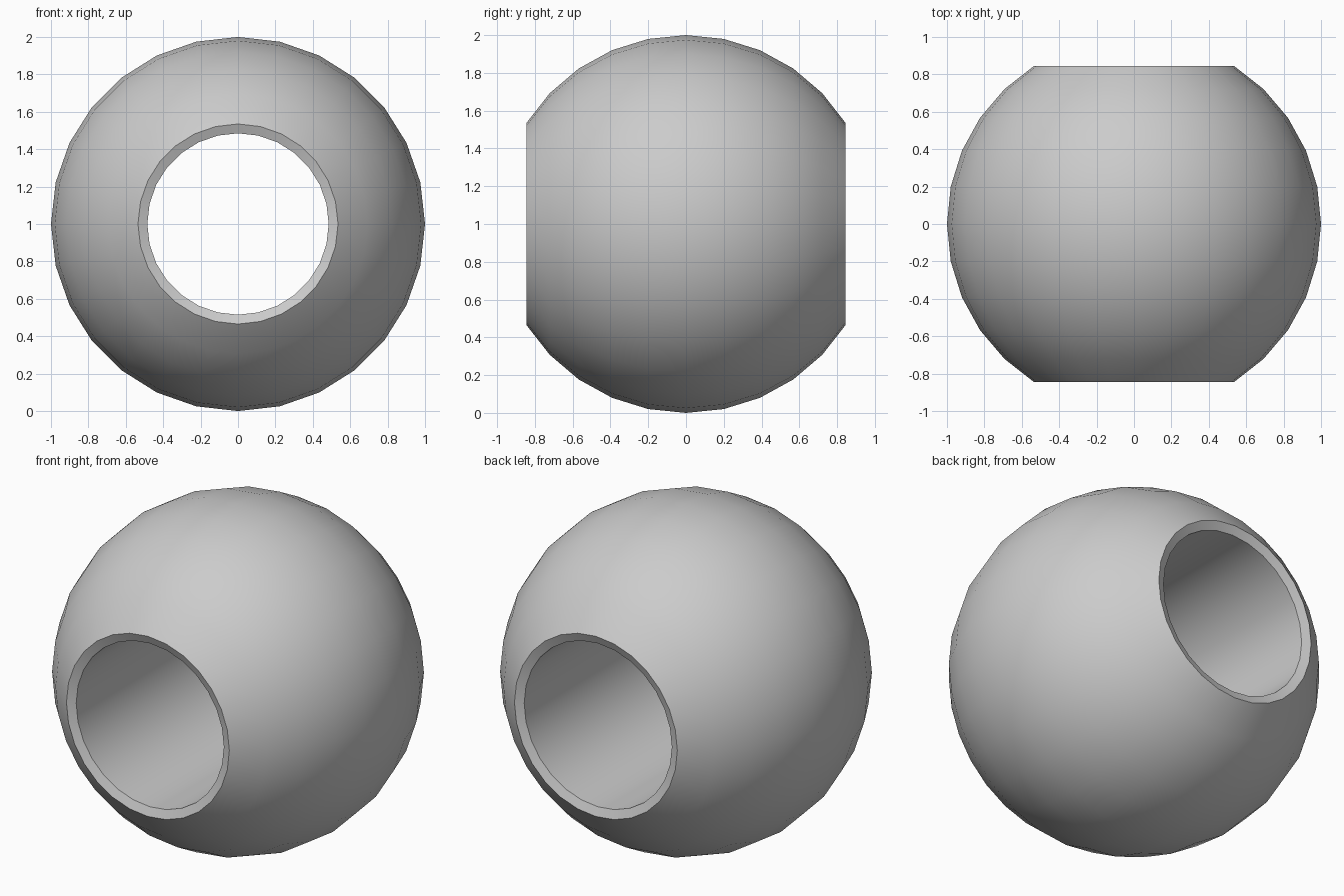
import bpy, bmesh, math
from mathutils import Matrix, Vector

cube = bpy.data.objects.get("Cube")
if cube:
    bpy.data.objects.remove(cube)

SEGMENTS = 28      # steps around the hole axis
ARC_STEPS = 10     # steps along the round outside
RIM_Y = 0.845      # half length of the bead
HOLE = 0.485       # hole radius

grey = bpy.data.materials.new("plain grey")
grey.use_nodes = True
colour = (0.6, 0.6, 0.6, 1)
grey.diffuse_color = colour
grey.node_tree.nodes["Principled BSDF"].inputs["Base Color"].default_value = colour

# Closed profile: round outside, slightly sunken rims, straight bore
limit = math.asin(RIM_Y)
angles = [limit * (2 * i / ARC_STEPS - 1) for i in range(ARC_STEPS + 1)]
profile = [(math.cos(a), math.sin(a)) for a in angles]
profile += [(HOLE, RIM_Y - 0.02), (HOLE, 0.02 - RIM_Y)]

# Spin the profile around the y axis
bm = bmesh.new()
rings = []
for s in range(SEGMENTS):
    turn = Matrix.Rotation(math.tau * s / SEGMENTS, 3, 'Y')
    rings.append([bm.verts.new(turn @ Vector((r, y, 0)) + Vector((0, 0, 1)))
                  for r, y in profile])
count = len(profile)
for s in range(SEGMENTS):
    here, there = rings[s], rings[(s + 1) % SEGMENTS]
    for i in range(count):
        j = (i + 1) % count
        bm.faces.new((here[i], here[j], there[j], there[i]))
bmesh.ops.recalc_face_normals(bm, faces=bm.faces)

mesh = bpy.data.meshes.new("bead")
bm.to_mesh(mesh)
bm.free()
mesh.materials.append(grey)
bead = bpy.data.objects.new("bead", mesh)
bpy.context.collection.objects.link(bead)

# Smooth surfaces with crisp rims
bpy.ops.object.select_all(action='DESELECT')
bead.select_set(True)
bpy.context.view_layer.objects.active = bead
bpy.ops.object.shade_smooth_by_angle(angle=math.radians(30))
